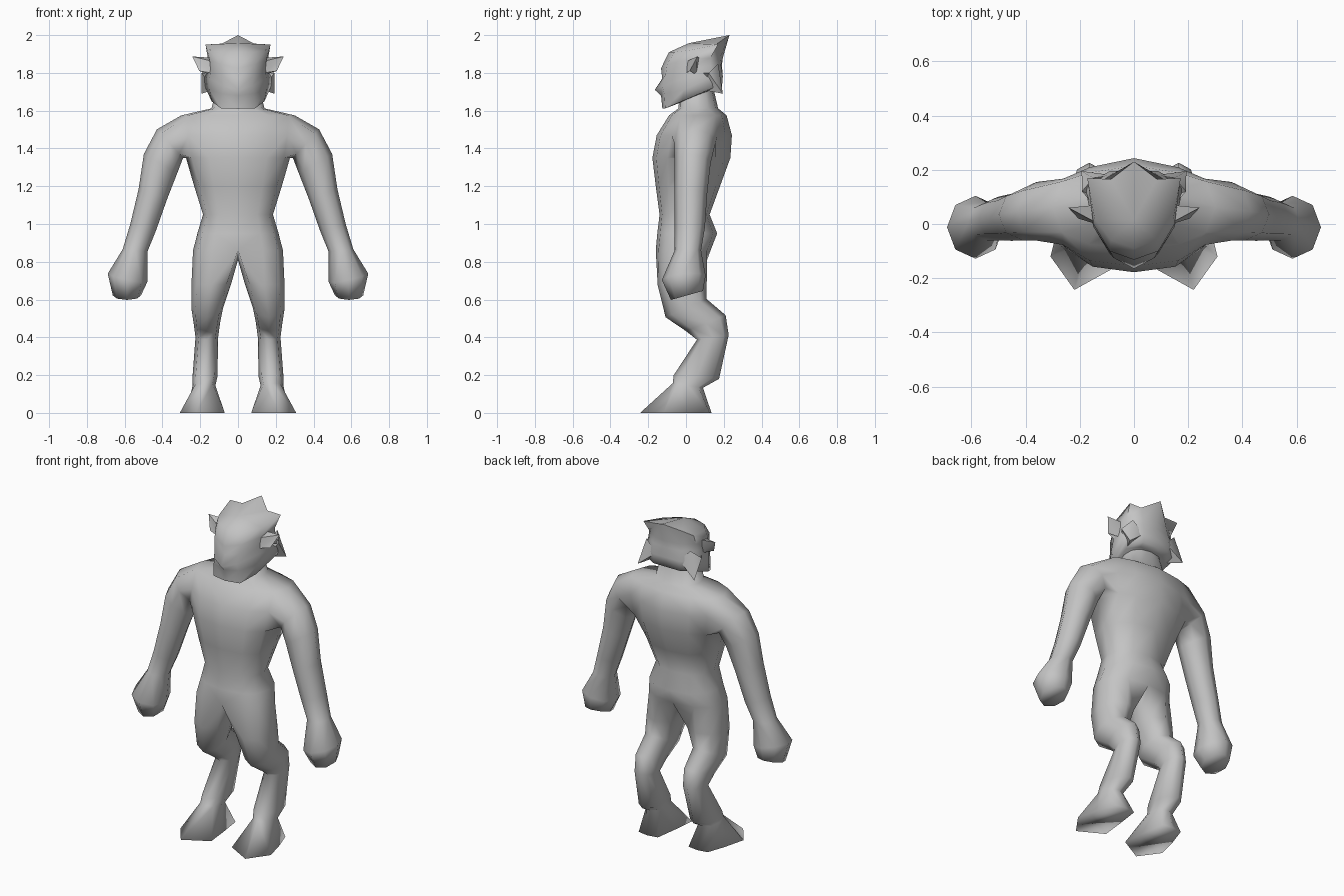
import bpy, bmesh
from math import sin, cos, radians, copysign
from mathutils import Vector

if "Cube" in bpy.data.objects:
    bpy.data.objects.remove(bpy.data.objects["Cube"])

skin = bpy.data.materials.new("grey_skin")
skin.diffuse_color = (0.55, 0.55, 0.55, 1)
skin.use_nodes = True
skin.node_tree.nodes["Principled BSDF"].inputs["Base Color"].default_value = skin.diffuse_color


def finish(bm, name, angle):
    """Turn a right-hand half into a mirrored, smooth shaded object."""
    bmesh.ops.recalc_face_normals(bm, faces=bm.faces)
    bmesh.ops.mirror(bm, geom=bm.verts[:] + bm.edges[:] + bm.faces[:],
                     axis='X', merge_dist=0.0005)
    bmesh.ops.remove_doubles(bm, verts=bm.verts, dist=0.0005)
    bmesh.ops.recalc_face_normals(bm, faces=bm.faces)
    me = bpy.data.meshes.new(name)
    bm.to_mesh(me)
    bm.free()
    me.materials.append(skin)
    ob = bpy.data.objects.new(name, me)
    bpy.context.collection.objects.link(ob)
    bpy.ops.object.select_all(action='DESELECT')
    ob.select_set(True)
    bpy.context.view_layer.objects.active = ob
    bpy.ops.object.shade_smooth_by_angle(angle=radians(angle))
    return ob


def bridge(bm, a, b, closed=True, skip=()):
    n = len(a)
    for i in range(n if closed else n - 1):
        if i not in skip:
            j = (i + 1) % n
            bm.faces.new((a[i], a[j], b[j], b[i]))


def tube(bm, loop, rings):
    """Continue an open loop through a list of point rings and cap the end."""
    for ring in rings:
        new = [bm.verts.new(p) for p in ring]
        bridge(bm, loop, new)
        loop = new
    bm.faces.new(loop)


def soft(v, e=0.85):
    return copysign(abs(v) ** e, v)


bm = bmesh.new()

# Torso and neck: height, half width, front y, back y
torso = [(0.86, 0.238, -0.16, 0.13), (0.95, 0.215, -0.152, 0.165),
         (1.05, 0.185, -0.14, 0.125), (1.20, 0.232, -0.16, 0.18),
         (1.35, 0.275, -0.178, 0.235), (1.47, 0.295, -0.155, 0.243),
         (1.575, 0.30, -0.09, 0.215), (1.612, 0.14, -0.04, 0.17),
         (1.74, 0.11, -0.03, 0.14)]
round_depth = [-1, -0.9, -0.61, 0, 0.5, 0.87, 1]
wedge_depth = [-1, -0.9, -0.61, 0, 0.62, 0.83, 1]
rows = []
for k, (z, w, yf, yb) in enumerate(torso):
    mid, d = (yf + yb) / 2, (yb - yf) / 2
    depth = wedge_depth if k in (4, 5, 6) else round_depth
    rows.append([bm.verts.new((w * soft(sin(radians(30 * i))) if 0 < i < 6 else 0,
                               mid + d * depth[i], z)) for i in range(7)])
for k in range(len(rows) - 1):
    bridge(bm, rows[k], rows[k + 1], False, (2, 3) if k in (4, 5) else ())

# Arm and fist, grown out of the shoulder opening
lo, md, hi = rows[4], rows[5], rows[6]
shoulder = [hi[3], hi[2], md[2], lo[2], lo[3], lo[4], md[4], hi[4]]
arm = [(0.360, 0.047, 1.425, 0.103, 0.108, 48, 0), (0.410, 0.035, 1.32, 0.102, 0.095, 30, 0),
       (0.450, 0.025, 1.16, 0.080, 0.087, 17, 0), (0.503, 0.02, 0.98, 0.070, 0.08, 15, 0),
       (0.545, 0.01, 0.86, 0.066, 0.07, 5, 0), (0.585, -0.012, 0.715, 0.107, 0.116, 12, 0.1),
       (0.588, 0.005, 0.622, 0.075, 0.085, 0, 0.28)]
rings = []
for x, y, z, ru, rv, tilt, pitch in arm:
    u = Vector((cos(radians(tilt)), 0, sin(radians(tilt))))
    rings.append([Vector((x, y, z)) + u * ru * cos(radians(45 * i))
                  - Vector((0, 1, pitch)) * rv * sin(radians(45 * i)) for i in range(8)])
tube(bm, shoulder, rings)

# Leg, grown out of the hip opening
crotch = bm.verts.new((0, 0, 0.81))
leg = [(0.140, -0.02, 0.69, 0.106, 0.13, 0.1), (0.163, 0.0, 0.555, 0.084, 0.108, 0.45),
       (0.165, 0.105, 0.475, 0.070, 0.105, 0.4), (0.165, 0.142, 0.40, 0.060, 0.084, 0.15),
       (0.175, 0.055, 0.19, 0.066, 0.12, -0.08), (0.180, 0.01, 0.145, 0.060, 0.08, -0.15)]
rings = []
for x, y, z, rx, ry, pitch in leg:
    ring = []
    for i in range(8):
        a = radians(-45 + 45 * i)
        dy = -ry * cos(a)
        ring.append((x + rx * soft(sin(a)), y + dy, z + pitch * dy))
    rings.append(ring)
# Foot outline on the ground, pointed toe and square heel
sole = [(.07, -.16), (.22, -.243), (.308, -.12), (.275, .01),
        (.235, .125), (.17, .135), (.105, .125), (.085, -.02)]
rings.append([(x, y, 0) for x, y in sole])
tube(bm, rows[0] + [crotch], rings)
finish(bm, "body", 130)

# Head: half rows from front centre round to back centre, chin to crown
head = [
    [(0, -.125, 1.61), (.09, -.11, 1.612), (.14, -.02, 1.65), (.14, .10, 1.70), (.08, .15, 1.71), (0, .15, 1.71)],
    [(0, -.132, 1.68), (.085, -.115, 1.69), (.15, -.01, 1.71), (.172, .14, 1.72), (.09, .19, 1.72), (0, .19, 1.72)],
    [(0, -.165, 1.71), (.075, -.125, 1.73), (.15, -.01, 1.77), (.182, .14, 1.78), (.09, .195, 1.78), (0, .195, 1.78)],
    [(0, -.126, 1.77), (.085, -.108, 1.79), (.145, 0, 1.82), (.165, .13, 1.84), (.09, .185, 1.84), (0, .19, 1.84)],
    [(0, -.132, 1.825), (.09, -.10, 1.845), (.15, 0, 1.87), (.16, .13, 1.88), (.085, .18, 1.88), (0, .195, 1.88)],
    [(0, -.09, 1.91), (.085, -.06, 1.91), (.145, .02, 1.92), (.172, .17, 1.95), (.085, .165, 1.955), (0, .23, 2.0)],
]
bm = bmesh.new()
rows = [[bm.verts.new(p) for p in r] for r in head]
for a, b in zip(rows, rows[1:]):
    bridge(bm, a, b, False)
bm.faces.new(rows[0])
crown = bm.verts.new((0, .015, 1.957))
for a, b in zip(rows[-1], rows[-1][1:]):
    bm.faces.new((a, b, crown))
finish(bm, "head", 80)


def spike(name, base, tip):
    """Pointed piece from a base outline to a tip, with a mirrored twin."""
    bm = bmesh.new()
    vs = [bm.verts.new(p) for p in base]
    t = bm.verts.new(tip)
    bm.faces.new(vs)
    for i in range(len(vs)):
        bm.faces.new((vs[i], vs[(i + 1) % len(vs)], t))
    finish(bm, name, 70)


# Pointed ears and hair tufts behind the jaw
spike("ears", [(.13, .0, 1.86), (.14, .0, 1.80), (.205, .02, 1.81), (.14, .055, 1.79), (.14, .07, 1.88)],
      (.242, .06, 1.887))
spike("side_tufts", [(.14, .06, 1.80), (.192, .12, 1.80), (.15, .17, 1.85), (.08, .18, 1.78), (.13, .09, 1.71)],
      (.193, .195, 1.69))
